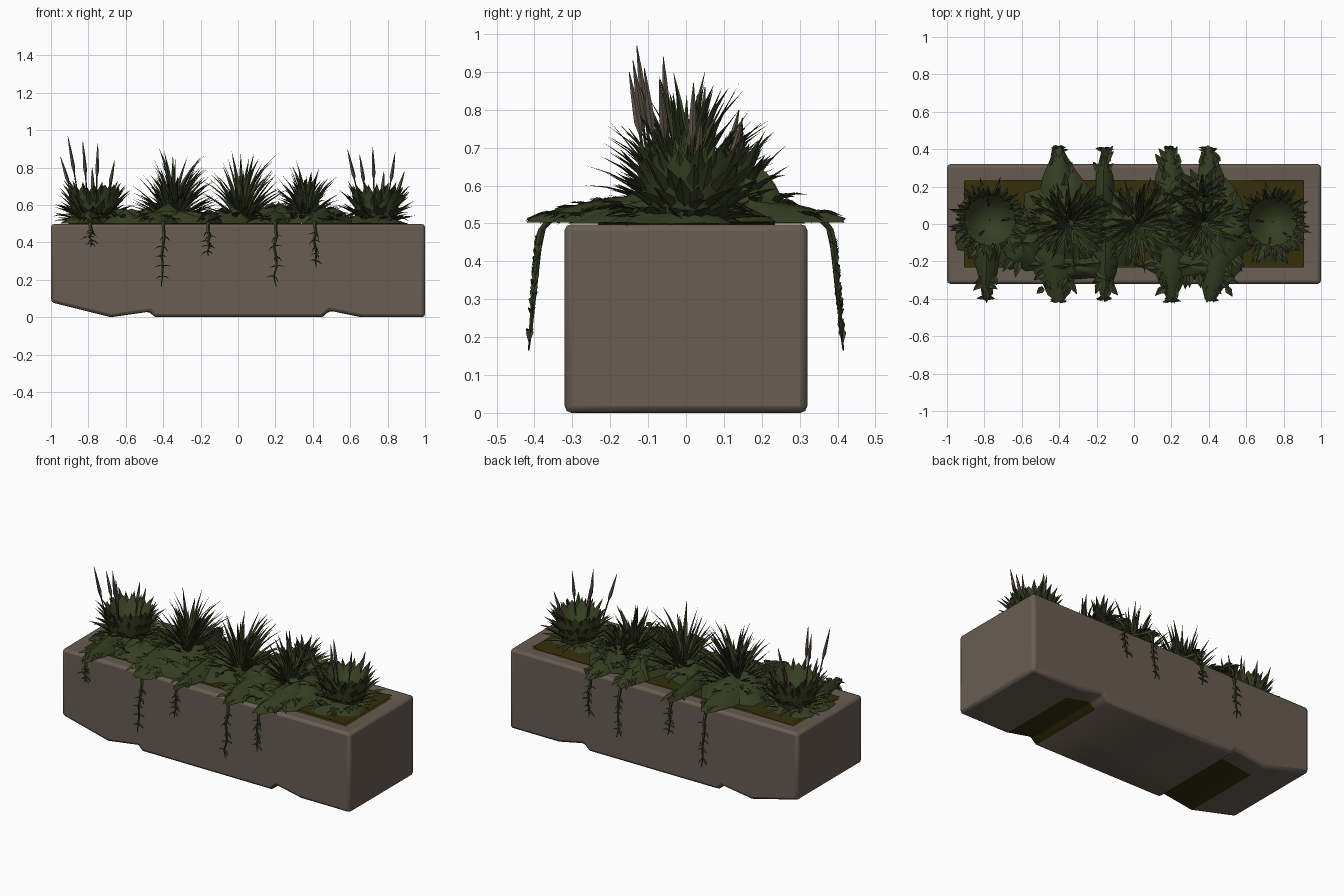
import bpy, bmesh, math, random
from mathutils import Vector

if "Cube" in bpy.data.objects:
    bpy.data.objects.remove(bpy.data.objects["Cube"])
random.seed(4)
R = random.uniform


def mat(name, c):
    m = bpy.data.materials.new(name)
    m.diffuse_color = (*c, 1)
    m.use_nodes = True
    m.node_tree.nodes["Principled BSDF"].inputs["Base Color"].default_value = m.diffuse_color
    return m


STONE = mat("stone", (0.138, 0.109, 0.086))
SOIL = mat("mossy_soil", (0.035, 0.028, 0.003))
LEAF = mat("leaf_green", (0.037, 0.047, 0.0155))
BUD = mat("dry_bud", (0.11, 0.084, 0.066))


def finish(bm, name, mats, angle=50):
    me = bpy.data.meshes.new(name)
    bm.to_mesh(me)
    bm.free()
    for m in mats:
        me.materials.append(m)
    ob = bpy.data.objects.new(name, me)
    bpy.context.collection.objects.link(ob)
    bpy.ops.object.select_all(action='DESELECT')
    ob.select_set(True)
    bpy.context.view_layer.objects.active = ob
    bpy.ops.object.shade_smooth_by_angle(angle=math.radians(angle))
    return ob


def skin(bm, rows, closed=False, mi=0):
    """Join rows of points with quads."""
    vs = [[bm.verts.new(p) for p in r] for r in rows]
    n = len(rows[0])
    for a, b in zip(vs, vs[1:]):
        for i in range(n if closed else n - 1):
            j = (i + 1) % n
            bm.faces.new((a[i], a[j], b[j], b[i])).material_index = mi


def blade(bm, p, az, elev, length, w, droop=0.6, n=4):
    p = Vector(p)
    side = Vector((-math.sin(az), math.cos(az), 0))
    rows = []
    for i in range(n + 1):
        t = i / n
        hw = w * (0.6 + 1.2 * t if t < 0.3 else 0.96 * (1 - t) / 0.7 + 0.01)
        up = Vector((-math.cos(az) * math.sin(elev), -math.sin(az) * math.sin(elev), math.cos(elev)))
        rows.append([p - side * hw + up * hw * 0.5, p.copy(), p + side * hw + up * hw * 0.5])
        d = Vector((math.cos(az) * math.cos(elev), math.sin(az) * math.cos(elev), math.sin(elev)))
        p = p + d * length / n
        elev -= droop / n
    skin(bm, rows)


def tube(bm, pts, radii, mi=0, sides=5):
    rows = []
    for p, r in zip(pts, radii):
        angs = [2 * math.pi * k / sides for k in range(sides)]
        rows.append([Vector(p) + Vector((r * math.cos(a), r * math.sin(a), 0)) for a in angs])
    skin(bm, rows, True, mi)


# Stone trough: chipped base profile carried front to back
prof = [(-1, .5), (-1, .08), (-.68, 0), (-.47, .03), (-.45, 0), (.45, 0), (.49, .035), (.66, 0), (1, 0), (1, .5)]
bm = bmesh.new()
stations = [-.32, -.1, .2, .32]
rows = [[bm.verts.new((x, y, z)) for x, z in prof] for y in stations]
for a, b in zip(rows, rows[1:]):
    for i in range(len(prof)):
        j = (i + 1) % len(prof)
        bm.faces.new((a[i], a[j], b[j], b[i]))
bm.faces.new(rows[0])
bm.faces.new(rows[-1][::-1])
bmesh.ops.recalc_face_normals(bm, faces=bm.faces)
top = [f for f in bm.faces if f.normal.z > .9]
bmesh.ops.inset_region(bm, faces=top, thickness=.09, use_even_offset=True)
for v in {v for f in top for v in f.verts}:
    v.co.z -= .012
for f in bm.faces:
    c = f.calc_center_median()
    if f in top or (f.normal.z < -.5 and c.y < .2 and .455 < abs(c.x) < .65):
        f.material_index = 1
box = finish(bm, "stone_trough", [STONE, SOIL], 60)
bv = box.modifiers.new("worn_edges", 'BEVEL')
bv.width, bv.segments, bv.limit_method, bv.angle_limit = .018, 2, 'ANGLE', math.radians(50)

# Soil bed
bm = bmesh.new()
skin(bm, [[(-.905 + .1006 * i, -.232 + .0935 * j, .499 + R(-.004, .006)) for i in range(19)] for j in range(6)])
bmesh.ops.recalc_face_normals(bm, faces=bm.faces)
finish(bm, "soil_bed", [SOIL])

# Leafy ground cover mounds: (x, y, rx, ry, height)
mounds = [(-.37, 0, .22, .27, .1), (-.05, -.02, .14, .19, .08), (.2, 0, .14, .25, .1),
          (.46, -.04, .17, .25, .08), (-.78, -.02, .17, .19, .06), (.72, -.03, .17, .17, .05),
          (-.6, -.1, .14, .15, .07), (.37, .17, .11, .1, .13), (-.33, -.22, .25, .08, .06),
          (.3, -.22, .25, .08, .05), (.2, .16, .1, .1, .09)]
bm = bmesh.new()
for x, y, rx, ry, h in mounds:
    ph, N = R(0, 6), 22
    rows = []
    for k in range(6):
        t = max(k / 5, .01)
        row = []
        for i in range(N):
            a = 2 * math.pi * i / N
            m = t * (1 + t * (.12 * math.sin(5 * a + ph) + (.06 if i % 2 else -.03)))
            row.append((x + rx * m * math.cos(a), y + ry * m * math.sin(a),
                        .5 + h * (1 - t ** 2.2) * (1 + (.2 * math.sin(4 * a + ph + 3 * t) if k else 0))))
        rows.append(row)
    skin(bm, rows, True)
    for i in range(12):
        a = R(0, 6.28)
        blade(bm, (x + rx * .7 * math.cos(a), y + ry * .7 * math.sin(a), .51 + h * .3), a, R(0, .7), R(.06, .1), .022, .9, 3)
bmesh.ops.recalc_face_normals(bm, faces=bm.faces)
finish(bm, "ground_cover", [LEAF])

# Leaves draping over the rim with trailing vines: (x, vine x, side, vine bottom, half width)
drapes = [(-.79, -.79, -1, .38, .06), (-.42, -.4, -1, .17, .13), (-.15, -.16, -1, .33, .06), (.2, .2, -1, .17, .09),
          (.45, .41, -1, .27, .1), (-.4, -.4, 1, .17, .1), (-.16, -.16, 1, .3, .045), (.19, .19, 1, .2, .08), (.41, .4, 1, .27, .08)]
bm = bmesh.new()
for x, vx, s, zb, w in drapes:
    rows = []
    for y, z, k in ((.08, .575, 1.1), (.18, .57, 1.1), (.26, .555, .9), (.32, .542, .65), (.37, .528, .45), (.41, .514, .2)):
        hw = w * k
        cx = x + (vx - x) * max(0, (y - .2) / .2)
        rows.append([(cx + hw * u + R(-.008, .008), s * (y + R(-.012, .012)), z - (z - .502) * u * u) for u in (-1, -.5, 0, .5, 1)])
    skin(bm, rows)
    out = s * math.pi / 2
    for i in range(10):
        blade(bm, (x + R(-.6, .6) * w, s * R(.27, .36), .52), out + R(-1.1, 1.1), R(-.1, .3), R(.05, .08), .02, .7, 3)
    L = .51 - zb
    pts = [(vx, s * .35, .52), (vx, s * .38, .485)]
    for i in range(1, 7):
        t = i / 6
        pts.append((vx + R(-.01, .01), s * (.385 + .03 * t * L / .34), .485 - (L - .02) * t))
    tube(bm, pts, [.014, .01, .009, .008, .007, .006, .005, .002])
    for i, p in enumerate(pts[2:-1]):
        for q in (-1, 1):
            blade(bm, p, out + q * 1.4, R(-1.1, .2), R(.03, .05), .011, .5, 3)
bmesh.ops.recalc_face_normals(bm, faces=bm.faces)
finish(bm, "trailing_vines", [LEAF])

# Spiky tufts: (name, x, y, base z, count, length, lean x, lean y)
tufts = [("left", -.34, 0, .51, 130, .36, .12, .02), ("middle", .03, 0, .51, 75, .38, .14, .05),
         ("right", .37, 0, .51, 75, .29, .04, .02), ("rear", .36, .15, .56, 50, .17, 0, .15)]
for name, x, y, z, n, L, lx, ly in tufts:
    bm = bmesh.new()
    for i in range(n):
        a, t = R(0, 6.28), (i + .5) / n
        el = .35 + 1.1 * t
        d = Vector((math.cos(a) * math.cos(el) + lx, math.sin(a) * math.cos(el) + ly, math.sin(el)))
        r = .06 * (1 - t) + .012
        blade(bm, (x + r * math.cos(a), y + r * math.sin(a), z + .06 * t), math.atan2(d.y, d.x),
              math.atan2(d.z, math.hypot(d.x, d.y)), L * (.5 + .42 * t) * R(.7, 1.1), R(.014, .022), R(.1, .7))
    finish(bm, name + "_tuft", [LEAF])


# Cup-shaped rosettes with flower stalks: (name, x, y, scale, stalk tips)
def rosette(name, x, y, sc, stalks):
    bm = bmesh.new()
    N = 28
    rows = []
    for r, z, jag in ((.09, .5, 0), (.115, .57, 0), (.125, .63, 0), (.13, .68, .02), (.105, .65, 0), (.07, .61, 0),
                      (.03, .595, 0), (.003, .59, 0)):
        rows.append([(x + sc * r * math.cos(6.2832 * i / N), y + sc * r * math.sin(6.2832 * i / N),
                      .5 + sc * (z - .5 + (jag if i % 2 else -jag))) for i in range(N)])
    skin(bm, rows, True)
    bmesh.ops.recalc_face_normals(bm, faces=bm.faces)
    layers = ((.09, .51, .25, .12, 18), (.1, .54, .6, .12, 18), (.105, .57, .95, .13, 18), (.112, .61, 1.15, .12, 18))
    for k, (r, z, el, ln, cnt) in enumerate(layers):
        for i in range(cnt):
            a = 6.2832 * (i + .5 * (k % 2)) / cnt + R(-.1, .1)
            blade(bm, (x + sc * r * math.cos(a), y + sc * r * math.sin(a), .5 + sc * (z - .5)), a,
                  el + R(-.15, .2), sc * ln * R(.75, 1.15), .024, .2, 3)
    for sx, sy, sz in stalks:
        b, e = Vector((x + (sx - x) * .5, sy * .6, .56)), Vector((sx, sy, sz))
        at = lambda t: b.lerp(e, t)
        tube(bm, [at(0), at(.35), at(.65)], [.005, .004, .004])
        tube(bm, [at(t) for t in (.5, .6, .72, .85, 1)], [.003, .011, .009, .006, .001], 1)
    finish(bm, name, [LEAF, BUD])


rosette("left_rosette", -.77, .02, 1.05, [(-.91, -.13, .97), (-.83, -.06, .94), (-.75, -.14, .93), (-.66, .03, .84),
                                          (-.95, .05, .86), (-.78, .14, .8)])
rosette("right_rosette", .74, .01, 1.0, [(.585, -.15, .9), (.72, -.11, .91), (.84, -.07, .88), (.89, .04, .78),
                                         (.65, .02, .87), (.78, .15, .78)])
